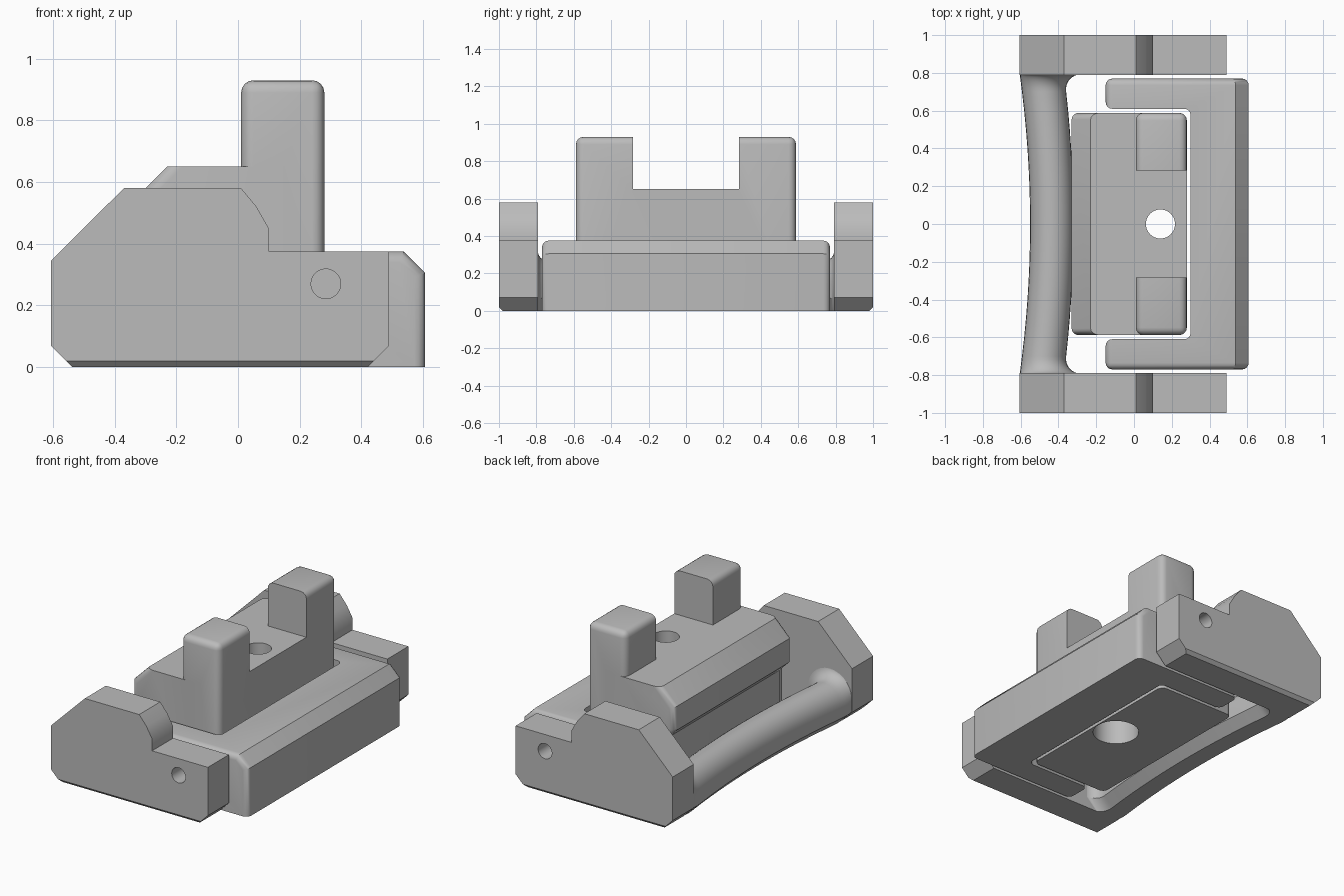
import bpy, bmesh, math
from mathutils import Matrix

old = bpy.data.objects.get("Cube")
if old:
    bpy.data.objects.remove(old, do_unlink=True)

grey = bpy.data.materials.new("plain grey")
grey.use_nodes = True
GREY = (0.5, 0.5, 0.5, 1)
grey.diffuse_color = GREY
grey.node_tree.nodes["Principled BSDF"].inputs["Base Color"].default_value = GREY


def make(name, bm):
    bmesh.ops.recalc_face_normals(bm, faces=bm.faces)
    mesh = bpy.data.meshes.new(name)
    bm.to_mesh(mesh)
    bm.free()
    mesh.materials.append(grey)
    ob = bpy.data.objects.new(name, mesh)
    bpy.context.collection.objects.link(ob)
    return ob


def prism(points, axis, lo, hi):
    """Extrude a profile along y (points are x, z) or z (points are x, y)."""
    bm = bmesh.new()

    def ring(t):
        return [bm.verts.new((a, t, b) if axis == "y" else (a, b, t)) for a, b in points]
    low, high = ring(lo), ring(hi)
    n = len(points)
    bm.faces.new(low)
    bm.faces.new(high)
    for i in range(n):
        j = (i + 1) % n
        bm.faces.new((low[i], low[j], high[j], high[i]))
    bmesh.ops.recalc_face_normals(bm, faces=bm.faces)
    return bm


def bevel(bm, rule, size, segments=4):
    """Bevel every edge whose two end points satisfy the rule."""
    edges = [e for e in bm.edges if rule(e.verts[0].co, e.verts[1].co)]
    bmesh.ops.bevel(bm, geom=edges, offset=size, segments=segments, profile=0.5,
                    affect="EDGES", clamp_overlap=True)


def box(x0, x1, y0, y1, z0, z1):
    return prism([(x0, y0), (x1, y0), (x1, y1), (x0, y1)], "z", z0, z1)


def near(a, b):
    return abs(a - b) < 0.002


def cylinder(name, radius, length, location, along_y=False):
    bm = bmesh.new()
    turn = Matrix.Rotation(math.pi / 2, 4, "X") if along_y else Matrix()
    bmesh.ops.create_cone(bm, cap_ends=True, segments=40, radius1=radius, radius2=radius,
                          depth=length, matrix=Matrix.Translation(location) @ turn)
    return make(name, bm)


def boolean(ob, other, operation="DIFFERENCE"):
    mod = ob.modifiers.new(other.name, "BOOLEAN")
    mod.operation = operation
    mod.solver = "EXACT"
    mod.object = other
    bpy.context.view_layer.objects.active = ob
    bpy.ops.object.modifier_apply(modifier=mod.name)


parts, cutters = [], []

# Side plates with a stepped top, clipped corners and a chamfered outer foot
plate_profile = [(-0.607, 0.07), (-0.537, 0), (0.42, 0), (0.49, 0.07), (0.49, 0.375),
                 (0.10, 0.375), (0.10, 0.45), (0.06, 0.52), (0.01, 0.58),
                 (-0.37, 0.58), (-0.607, 0.345)]
for side, name in ((-1, "front_plate"), (1, "back_plate")):
    bm = prism(plate_profile, "y", side * 0.79, side)
    bevel(bm, lambda a, b: near(a.z, 0) and near(b.z, 0) and near(a.y, side) and near(b.y, side),
          0.02, 1)
    plate = make(name, bm)
    hole = cylinder(name + "_hole_cutter", 0.048, 0.5, (0.285, side * 0.9, 0.27), True)
    boolean(plate, hole)
    cutters.append(hole)
    parts.append(plate)

# Curved grip bar with a rounded top, flat foot and flared ends
bm = bmesh.new()
section = [(-0.5, 0), (0.5, 0), (1, 0.24), (1, 0.5)]
section += [(math.cos(k * math.pi / 14), 0.5 + 0.5 * math.sin(k * math.pi / 14)) for k in range(1, 14)]
section += [(-1, 0.5), (-1, 0.24)]
END, FLARE = 0.792, 0.09
stations = [-0.7 + 0.1 * k for k in range(15)]
for k in range(1, 9):
    t = END - FLARE * (1 - math.sin(k * math.pi / 16))
    stations += [t, -t]
previous = None
for y in sorted(stations):
    u = (y / END) ** 2
    d = min(max(END - abs(y), 0), FLARE)
    flare = FLARE - math.sqrt(FLARE ** 2 - (FLARE - d) ** 2)
    left = -0.55 - 0.055 * u
    right = -0.32 - 0.05 * u + flare
    top = 0.255 + 0.7 * flare
    ring = [bm.verts.new(((left + right) / 2 + a * (right - left) / 2, y, h * top))
            for a, h in section]
    if previous:
        for i in range(len(ring)):
            j = (i + 1) % len(ring)
            bm.faces.new((previous[i], previous[j], ring[j], ring[i]))
    else:
        bm.faces.new(ring)
    previous = ring
bm.faces.new(previous)
parts.append(make("grip_bar", bm))

# C-shaped frame around the centre block
X, Y, TOP = 0.607, 0.77, 0.375
outline = [(-0.15, -Y), (X, -Y), (X, Y), (-0.15, Y), (-0.15, 0.61), (0.30, 0.61),
           (0.30, -0.61), (-0.15, -0.61)]
bm = prism(outline, "z", 0, TOP)
bevel(bm, lambda a, b: all(near(p.x, X) and near(p.z, TOP) for p in (a, b)), 0.07, 1)


def frame_edge(a, b):
    upright = near(a.x, b.x) and near(a.y, b.y)
    outer = near(abs(a.y), Y) and near(a.y, b.y) and max(a.z, b.z) > 0.2
    tip = near(a.x, -0.15) and near(b.x, -0.15) and near(a.z, TOP) and near(b.z, TOP)
    return upright or outer or tip


bevel(bm, frame_edge, 0.035)
frame = make("c_frame", bm)
for hole in cutters:
    boolean(frame, hole)
parts.append(frame)

# Centre block: undercut body with a sloped shoulder
W = 0.588
body_profile = [(-0.26, 0), (0.15, 0), (0.15, 0.65), (-0.23, 0.65), (-0.33, 0.55),
                (-0.33, 0.40), (-0.26, 0.33)]
bm = prism(body_profile, "y", -W, W)
bevel(bm, lambda a, b: near(a.y, b.y) and max(a.x, b.x) < -0.2 and not near(a.z, b.z), 0.035)
block = make("centre_block", bm)

# Upright pair: one rounded slab split by a slot
bm = box(0.01, 0.28, -W, W, 0, 0.93)
bevel(bm, lambda a, b: max(a.z, b.z) > 0.5, 0.04)
uprights = make("uprights", bm)
slot = make("slot_cutter", box(-0.1, 0.4, -0.283, 0.283, 0.65, 1.1))
boolean(uprights, slot)
boolean(block, uprights, "UNION")
bpy.data.objects.remove(uprights, do_unlink=True)

# Screw hole and wider bore from below
bolt = cylinder("bolt_cutter", 0.077, 2, (0.14, 0, 0.5))
bore = cylinder("bore_cutter", 0.135, 0.8, (0.14, 0, 0))
for cutter in (bolt, bore):
    boolean(block, cutter)
parts.append(block)

for cutter in cutters + [slot, bolt, bore]:
    bpy.data.objects.remove(cutter, do_unlink=True)

# Smooth the rounds while keeping real corners crisp
bpy.ops.object.select_all(action="DESELECT")
for ob in parts:
    ob.select_set(True)
bpy.context.view_layer.objects.active = parts[0]
bpy.ops.object.shade_smooth_by_angle(angle=math.radians(30))
